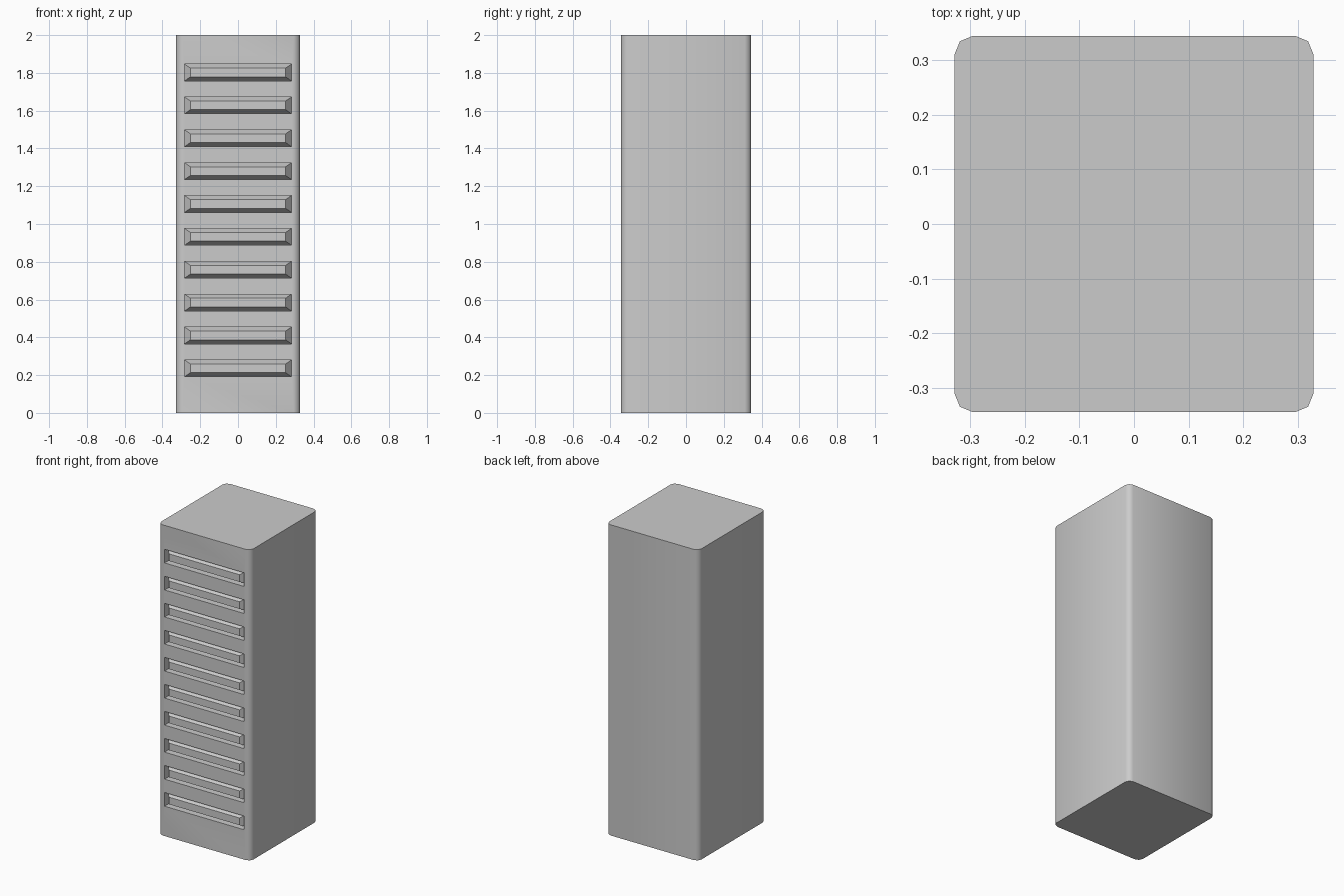
import bpy, bmesh

if "Cube" in bpy.data.objects:
    bpy.data.objects.remove(bpy.data.objects["Cube"])

W, D, H = 0.328, 0.344, 2.0      # half width, half depth, height
SLOTS, Z0, PITCH = 10, 0.236, 0.174
SLOT_X, SLOT_Z, DEPTH = 0.282, 0.044, 0.04
FACE_X, FACE_Z = 0.252, 0.023    # flat front of each louver bar


def make_object(name, bm):
    bmesh.ops.recalc_face_normals(bm, faces=bm.faces)
    mesh = bpy.data.meshes.new(name)
    bm.to_mesh(mesh)
    bm.free()
    obj = bpy.data.objects.new(name, mesh)
    bpy.context.collection.objects.link(obj)
    return obj


def tapered_block(bm, back, front):
    """Block between two rectangles, each given as (half x, half z, y, centre z)."""
    rings = []
    for hx, hz, y, cz in (back, front):
        rings.append([bm.verts.new((sx * hx, y, cz + sz * hz))
                      for sx, sz in ((-1, -1), (1, -1), (1, 1), (-1, 1))])
    a, b = rings
    bm.faces.new(a)
    bm.faces.new(b)
    for i in range(4):
        j = (i + 1) % 4
        bm.faces.new((a[i], a[j], b[j], b[i]))


# Cabinet body with rounded vertical corners
bm = bmesh.new()
tapered_block(bm, (W, H / 2, D, H / 2), (W, H / 2, -D, H / 2))
uprights = [e for e in bm.edges
            if abs(e.verts[0].co.z - e.verts[1].co.z) > 1]
bmesh.ops.bevel(bm, geom=uprights, offset=0.033, segments=2,
                profile=0.5, affect='EDGES')
body = make_object("cabinet_body", bm)

# Slot recesses cut into the front
bm = bmesh.new()
for i in range(SLOTS):
    z = Z0 + i * PITCH
    tapered_block(bm, (SLOT_X, SLOT_Z, -D + DEPTH, z), (SLOT_X, SLOT_Z, -D - 0.1, z))
cutter = make_object("slot_cutter", bm)
cutter.hide_render = True

bpy.context.view_layer.objects.active = body
mod = body.modifiers.new("slots", 'BOOLEAN')
mod.operation = 'DIFFERENCE'
mod.solver = 'EXACT'
mod.object = cutter
bpy.ops.object.modifier_apply(modifier=mod.name)
bpy.data.objects.remove(cutter)

# Rounded corners shade smoothly, slot edges stay sharp
bpy.ops.object.select_all(action='DESELECT')
body.select_set(True)
bpy.ops.object.shade_smooth_by_angle(angle=0.85)

# Tapered louver bars sitting in the recesses, flush with the front
for i in range(SLOTS):
    z = Z0 + i * PITCH
    bm = bmesh.new()
    tapered_block(bm, (SLOT_X, SLOT_Z, -D + DEPTH, z), (FACE_X, FACE_Z, -D, z))
    make_object(f"louver_bar_{i + 1}", bm)
